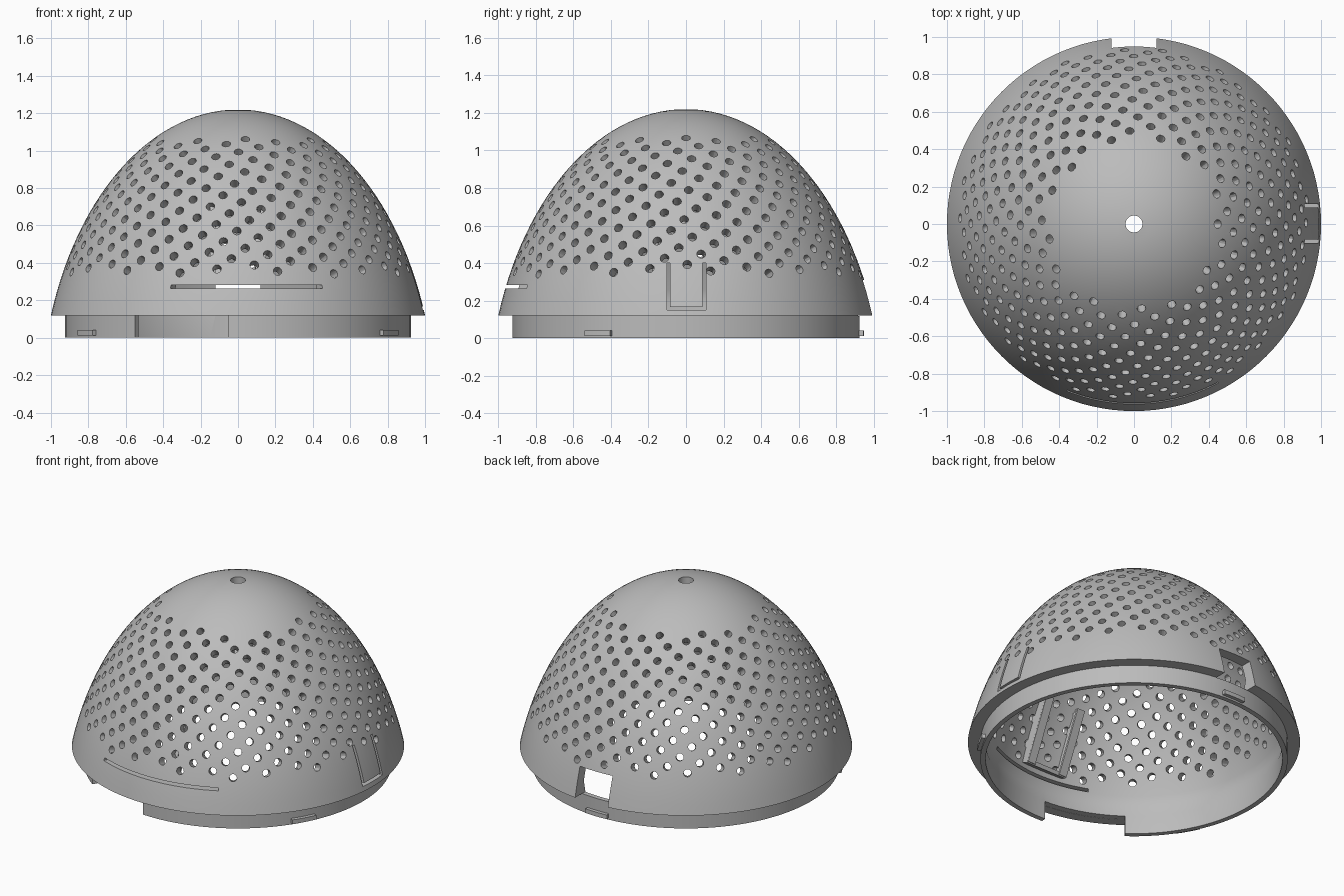
import bpy, bmesh, math
from mathutils import Matrix, Vector

cube = bpy.data.objects.get("Cube")
if cube:
    bpy.data.objects.remove(cube)

grey = bpy.data.materials.new("light_grey")
grey.use_nodes = True
COLOR = (0.5, 0.5, 0.5, 1)
grey.diffuse_color = COLOR
grey.node_tree.nodes["Principled BSDF"].inputs["Base Color"].default_value = COLOR

# Dome shape: half-ellipse whose centre lies below the floor
BASE = -0.4
OUTER = (1.056, 1.62)
INNER = (0.985, 1.56)


def radius(z, shell):
    a, b = shell
    return a * math.sqrt(max(0, 1 - ((z - BASE) / b) ** 2))


def finish(name, bm):
    bmesh.ops.recalc_face_normals(bm, faces=bm.faces)
    mesh = bpy.data.meshes.new(name)
    bm.to_mesh(mesh)
    bm.free()
    obj = bpy.data.objects.new(name, mesh)
    bpy.context.collection.objects.link(obj)
    mesh.materials.append(grey)
    return obj


def box(name, size, center, tilt=Matrix()):
    bm = bmesh.new()
    bmesh.ops.create_cube(bm, size=1)
    place = Matrix.Translation(center) @ Matrix.Diagonal((*size, 1))
    bmesh.ops.transform(bm, matrix=tilt @ place, verts=bm.verts)
    return finish(name, bm)


def sweep(name, profile, start, end, steps):
    """Turn a closed (radius, height) profile about z between two angles in degrees."""
    bm = bmesh.new()
    full = end - start >= 360
    rings = []
    for s in range(steps if full else steps + 1):
        turn = math.radians(start + (end - start) * s / steps)
        rings.append([bm.verts.new((r * math.cos(turn), r * math.sin(turn), z))
                      for r, z in profile])
    for s in range(steps):
        ring, following = rings[s], rings[(s + 1) % len(rings)]
        for i in range(len(profile)):
            j = (i + 1) % len(profile)
            bm.faces.new((ring[i], following[i], following[j], ring[j]))
    if not full:
        bm.faces.new(rings[0])
        bm.faces.new(rings[-1])
    return finish(name, bm)


def arc_block(name, r0, r1, z0, z1, start, end, steps=20):
    return sweep(name, [(r0, z0), (r1, z0), (r1, z1), (r0, z1)], start, end, steps)


def cut(target, cutter):
    cutter.hide_render = True
    mod = target.modifiers.new("cut", "BOOLEAN")
    mod.operation = "DIFFERENCE"
    mod.solver = "MANIFOLD"
    mod.object = cutter
    bpy.context.view_layer.objects.active = target
    bpy.ops.object.modifier_apply(modifier=mod.name)
    bpy.data.objects.remove(cutter)


# Dome shell with its lower collar, turned from one closed profile
def curve(shell, z_low, r_top, steps=28):
    a, b = shell
    t0 = math.asin((z_low - BASE) / b)
    t1 = math.acos(r_top / a)
    angles = [t0 + (t1 - t0) * i / steps for i in range(steps + 1)]
    return [(a * math.cos(t), BASE + b * math.sin(t)) for t in angles]


profile = [(0.893, 0), (0.925, 0), (0.925, 0.12)]
profile += curve(OUTER, 0.12, 0.045)
profile += reversed(curve(INNER, 0.2, 0.045))
profile += [(0.893, 0.12)]
dome = sweep("perforated_dome", profile, 0, 360, 112)

# Front slit, collar gap and back window
cut(dome, arc_block("slit_cutter", 0.8, 1.1, 0.264, 0.282, -112, -62))
cut(dome, arc_block("collar_gap_cutter", 0.85, 0.935, -0.1, 0.121, -126.5, -93.2))
cut(dome, box("window_cutter", (0.24, 0.3, 0.191), (0, 0.95, 0.2145)))

# U-shaped slot around the spring clip on the left side
for y in (-0.093, 0.097):
    cut(dome, box("clip_side_cutter", (0.3, 0.018, 0.25), (0.95, y, 0.275)))
cut(dome, box("clip_bottom_cutter", (0.3, 0.2, 0.018), (0.95, 0.002, 0.158)))

# Vent holes: evenly spread golden spiral, drilled square to the surface
HOLES = 410
Z_TOP, Z_LOW, FINE = 1.068, 0.34, 2000
heights = [Z_TOP + (Z_LOW - Z_TOP) * i / FINE for i in range(FINE + 1)]
area = [0]
for z0, z1 in zip(heights, heights[1:]):
    r0, r1 = radius(z0, OUTER), radius(z1, OUTER)
    area.append(area[-1] + (r0 + r1) / 2 * math.hypot(r1 - r0, z1 - z0))
bm = bmesh.new()
golden = math.pi * (3 - math.sqrt(5))
step = 0
for i in range(HOLES):
    while area[step] < area[-1] * (i + 0.5) / HOLES:
        step += 1
    z = heights[step]
    r = radius(z, OUTER)
    turn = i * golden
    out = Vector((math.cos(turn), math.sin(turn), 0))
    spot = out * r + Vector((0, 0, z))
    normal = out * (r / OUTER[0] ** 2) + Vector((0, 0, (z - BASE) / OUTER[1] ** 2))
    aim = normal.to_track_quat("Z", "Y").to_matrix().to_4x4()
    bmesh.ops.create_cone(bm, cap_ends=True, segments=12, radius1=0.0235, radius2=0.0235,
                          depth=0.22, matrix=Matrix.Translation(spot) @ aim)
cut(dome, finish("vent_cutter", bm))

# Smooth the shell but keep cut edges crisp
bpy.ops.object.select_all(action="DESELECT")
dome.select_set(True)
bpy.context.view_layer.objects.active = dome
bpy.ops.object.shade_smooth_by_angle(angle=math.radians(30))

# Three locking tabs around the collar
for n, angle in enumerate((-150, -30, 90)):
    arc_block(f"locking_tab_{n + 1}", 0.91, 0.948, 0.012, 0.04, angle - 4.8, angle + 4.8, 6)

# Inner holder behind the front wall: two grooved rails and a bottom stop
lean = Matrix.Translation((0, -0.765, 0.5)) @ Matrix.Rotation(math.radians(-24.5), 4, "X")
for side, name in ((-1, "right"), (1, "left")):
    box(f"holder_rail_{name}", (0.03, 0.075, 0.42), (side * 0.135, 0, 0), lean)
    box(f"holder_flange_{name}", (0.055, 0.014, 0.42), (side * 0.122, 0.038, 0), lean)
box("holder_stop", (0.3, 0.075, 0.025), (0, 0, -0.205), lean)
